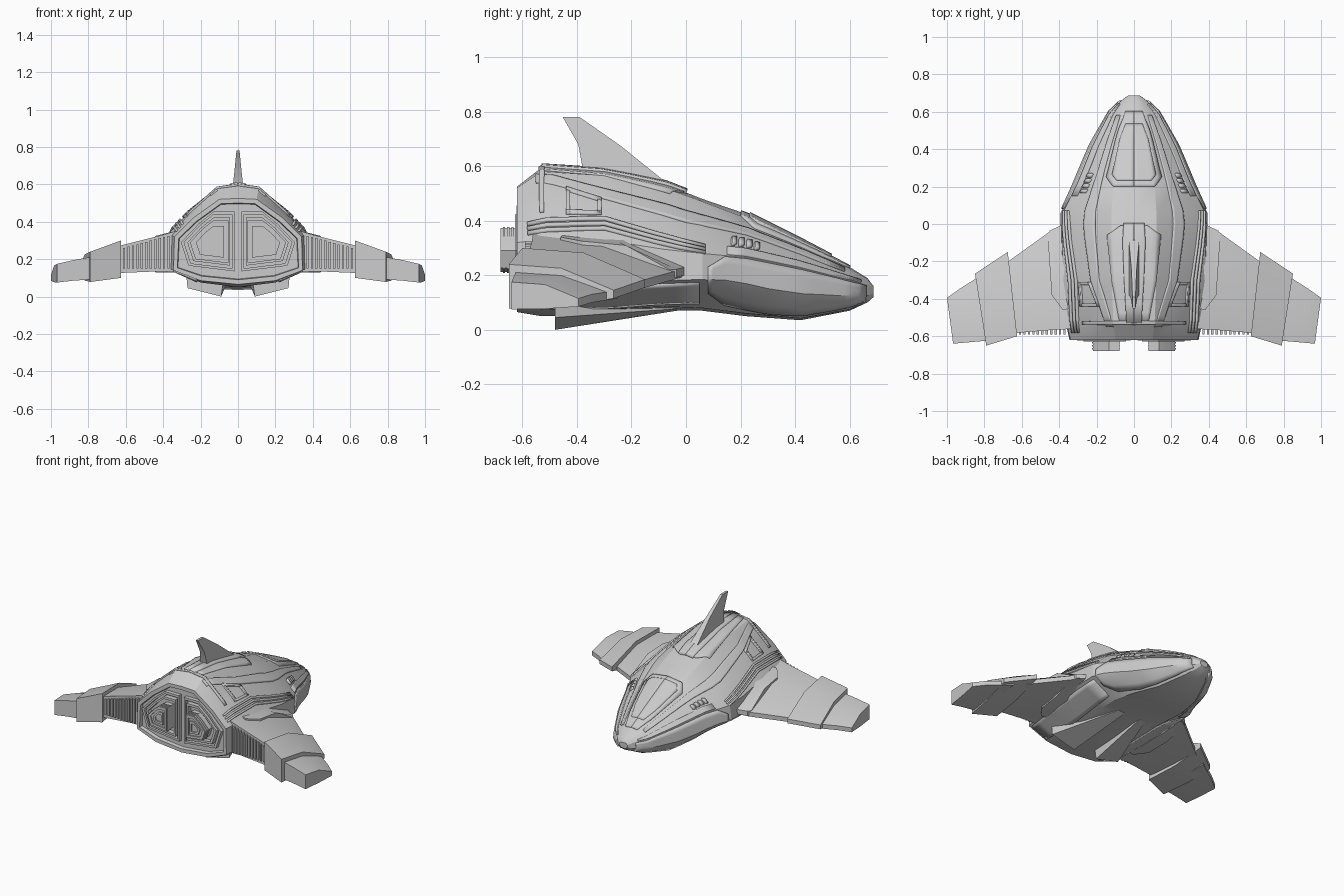
import bpy, bmesh, math
from mathutils import Vector

if "Cube" in bpy.data.objects:
    bpy.data.objects.remove(bpy.data.objects["Cube"])

# ---------- helpers ----------
def make(name, verts, faces, mirror=True, thick=0, inset_rear=None):
    bm = bmesh.new()
    vs = [bm.verts.new(v) for v in verts]
    for f in faces:
        bm.faces.new([vs[i] for i in f])
    bmesh.ops.remove_doubles(bm, verts=bm.verts, dist=1e-5)
    bmesh.ops.recalc_face_normals(bm, faces=bm.faces)
    if inset_rear:
        cap = min(bm.faces, key=lambda f: f.calc_center_median().y)
        bmesh.ops.inset_individual(bm, faces=[cap], thickness=inset_rear, depth=0)
        bmesh.ops.inset_individual(bm, faces=[cap], thickness=0.004, depth=-inset_rear)
    me = bpy.data.meshes.new(name)
    bm.to_mesh(me)
    bm.free()
    ob = bpy.data.objects.new(name, me)
    bpy.context.collection.objects.link(ob)
    if thick:
        m = ob.modifiers.new("Thickness", 'SOLIDIFY')
        m.thickness, m.offset = thick * 2, 0
    if mirror:
        ob.modifiers.new("Mirror", 'MIRROR')
    return ob

def loft(name, rings, mirror=True, inset_rear=None):
    n, k = len(rings[0]), len(rings)
    faces = [(r*n+i, r*n+(i+1) % n, (r+1)*n+(i+1) % n, (r+1)*n+i)
             for r in range(k-1) for i in range(n)]
    faces += [tuple(range(n)), tuple(range((k-1)*n, k*n))]
    return make(name, [p for r in rings for p in r], faces, mirror, 0, inset_rear)

def lerp(a, b, t):
    return a + (b - a) * t

# ---------- hull: half sections from roof centre to keel ----------
SECTIONS = [
    (-.62, [(0, .525), (.10, .52), (.24, .42), (.34, .32), (.345, .14), (.20, .085), (0, .065)]),
    (-.53, [(0, .595), (.11, .58), (.25, .455), (.36, .33), (.365, .15), (.20, .075), (0, .05)]),
    (-.30, [(0, .58), (.12, .565), (.265, .45), (.38, .33), (.388, .16), (.20, .075), (0, .055)]),
    (-.08, [(0, .535), (.12, .52), (.27, .41), (.385, .295), (.395, .18), (.20, .085), (0, .07)]),
    (.06, [(0, .48), (.12, .47), (.265, .38), (.38, .28), (.392, .185), (.21, .08), (0, .07)]),
    (.22, [(0, .425), (.11, .41), (.215, .345), (.30, .265), (.32, .165), (.20, .06), (0, .05)]),
    (.42, [(0, .325), (.085, .315), (.15, .275), (.22, .225), (.235, .13), (.15, .042), (0, .035)]),
    (.60, [(0, .23), (.05, .225), (.085, .205), (.125, .18), (.132, .12), (.08, .075), (0, .07)]),
    (.665, [(0, .19), (.03, .187), (.045, .18), (.06, .165), (.062, .125), (.04, .105), (0, .10)]),
    (.688, [(0, .16), (.02, .16), (.025, .155), (.03, .15), (.03, .135), (.02, .125), (0, .12)]),
]

def hull_point(y, s):
    """Surface point at length y and girth position s (0 roof .. 6 keel)."""
    j = 0
    while j < len(SECTIONS) - 2 and y > SECTIONS[j+1][0]:
        j += 1
    (ya, a), (yb, b) = SECTIONS[j], SECTIONS[j+1]
    t = (y - ya) / (yb - ya)
    i = min(int(s), 5)
    pa = Vector(a[i]).lerp(Vector(a[i+1]), s - i)
    pb = Vector(b[i]).lerp(Vector(b[i+1]), s - i)
    p = pa.lerp(pb, t)
    return (p.x, y, p.y)

def panel(name, rows, thick=.008, n=6, sub=4):
    """Raised plate following the hull; rows are (y, s_start, s_end)."""
    full = []
    for a, b in zip(rows, rows[1:]):
        full += [[lerp(u, v, k/sub) for u, v in zip(a, b)] for k in range(sub)]
    full.append(rows[-1])
    verts = [hull_point(y, lerp(s0, s1, i/n)) for y, s0, s1 in full for i in range(n+1)]
    w = n + 1
    faces = [(r*w+i, r*w+i+1, (r+1)*w+i+1, (r+1)*w+i)
             for r in range(len(full)-1) for i in range(n)]
    return make(name, verts, faces, True, thick)

rings = [[(x, y, z) for x, z in pts] + [(-x, y, z) for x, z in pts[-2:0:-1]]
         for y, pts in SECTIONS]
loft("hull", rings, mirror=False, inset_rear=.025)

# ---------- hull plating ----------
panel("canopy_frame", [(.60, 0, .9), (.5, 0, 1.25), (.25, 0, 1.4), (.20, 0, 1.0)], .007)
panel("canopy_glass", [(.53, 0, .7), (.45, 0, .95), (.26, 0, 1.1), (.23, 0, .85)], .013)
panel("shoulder_rail", [(.58, 1.5, 2.0), (.3, 1.6, 1.95), (0, 1.6, 2.0), (-.3, 1.45, 1.75), (-.55, 1.0, 1.25)], .008)
panel("roof_plate", [(-.01, 0, .6), (-.06, 0, 1.15), (-.3, 0, 1.0), (-.53, 0, .7)], .007)
panel("spine_plate", [(0, 0, .45), (-.1, 0, .5), (-.53, 0, .35)], .016)
panel("cheek_plate", [(.655, 3.1, 4.6), (.55, 3.05, 4.8), (.3, 3.05, 4.9), (.14, 3.05, 4.75), (.08, 3.5, 4.4)], .009)
panel("nose_brow", [(.64, 2.5, 2.95), (.4, 2.55, 2.95), (.15, 2.65, 2.95)], .007)
panel("lower_skirt", [(.05, 4.1, 4.8), (-.3, 4.1, 4.9), (-.6, 4.1, 4.9)], .008)
panel("rear_roof_band", [(-.52, 0, 2.2), (-.535, 0, 2.2)], .009, 11)
for k in range(3):
    d = k * .15
    panel(f"side_ridge_{k}", [(-.58, 2.42+d, 2.5+d), (-.3, 2.33+d, 2.41+d), (.07, 2.72+d*.8, 2.79+d*.8)], .011, 2)
for k in range(4):
    y = .165 + k * .028
    panel(f"shoulder_vent_{k}", [(y, 2.25, 2.55), (y+.018, 2.2, 2.5)], .012, 2, 1)

# side window: four frame strips
for nm, rows in {"top": [(-.44, 1.45, 1.55), (-.31, 1.75, 1.85)],
                 "bottom": [(-.44, 2.15, 2.25), (-.31, 2.15, 2.25)],
                 "rear": [(-.44, 1.45, 2.25), (-.425, 1.48, 2.25)],
                 "front": [(-.325, 1.72, 2.25), (-.31, 1.75, 2.25)]}.items():
    panel("window_frame_" + nm, rows, .010, 4)

# ---------- dorsal fin ----------
fin = [(-.06, .53, .03), (-.24, .675, .014), (-.39, .78, .008), (-.452, .78, .008), (-.395, .68, .018), (-.375, .57, .03)]
loft("dorsal_fin", [[(sx*w, y, z) for y, z, w in fin] for sx in (-1, 1)], mirror=False)

# ---------- wings ----------
def wing_ring(le, te, bottom):
    """Wedge section: thin leading edge, blunt trailing edge."""
    L, T = Vector(le), Vector(te)
    B = Vector((te[0], te[1], bottom))
    low = L - Vector((0, 0, .03))
    m = L.lerp(T, .5)
    m.z = lerp(L.z, T.z, .85)
    n = low.lerp(B, .5)
    n.z = lerp(low.z, B.z, .8)
    return [L, m, T, B, n, low]

loft("wing_inner", [wing_ring((.30, .02, .235), (.30, -.56, .36), .13),
                    wing_ring((.45, -.04, .215), (.42, -.565, .325), .135),
                    wing_ring((.70, -.22, .165), (.66, -.585, .265), .125)])
loft("wing_root_sleeve", [wing_ring((.30, .035, .24), (.30, -.44, .358), .13),
                          wing_ring((.45, -.035, .222), (.38, -.46, .34), .13),
                          wing_ring((.462, -.06, .22), (.44, -.38, .325), .13)])
loft("wing_cuff", [wing_ring((.675, -.15, .185), (.625, -.60, .30), .10),
                   wing_ring((.85, -.265, .145), (.79, -.65, .24), .078)])
loft("wing_tip", [wing_ring((.78, -.25, .145), (.74, -.62, .22), .095),
                  wing_ring((.93, -.345, .13), (.88, -.632, .195), .085),
                  wing_ring((1.0, -.395, .115), (.967, -.64, .175), .075)])

# grille ribs on the wing trailing edge
def box(name, x0, x1, y0, y1, z0, z1):
    loft(name, [[(x, y0, z0), (x, y1, z0), (x, y1, z1), (x, y0, z1)] for x in (x0, x1)])

for k in range(11):
    x = .365 + k * .024
    box(f"wing_grille_rib_{k}", x, x+.011, -.59, -.55, .15, .325 - k*.0065)

# ---------- engines on the blunt rear face ----------
OUT = [(.02, .455), (.13, .455), (.21, .39), (.305, .29), (.265, .165), (.02, .135)]
C = Vector((.135, .29))

def scaled(s, y):
    pts = [C + (Vector(p) - C) * s for p in OUT]
    return [(p.x, y, p.y) for p in pts]

def frame(name, s_out, s_in, y0, y1):
    loops = [scaled(s_out, y0), scaled(s_out, y1), scaled(s_in, y1), scaled(s_in, y0)]
    n = len(OUT)
    faces = [(r*n+i, r*n+(i+1) % n, ((r+1) % 4)*n+(i+1) % n, ((r+1) % 4)*n+i)
             for r in range(4) for i in range(n)]
    make(name, [p for l in loops for p in l], faces)

frame("engine_outer_frame", 1.0, .9, -.58, -.622)
frame("engine_middle_frame", .8, .7, -.58, -.628)
loft("engine_block", [scaled(.5, -.58), scaled(.5, -.672)])
frame("engine_nozzle_lip", .5, .38, -.66, -.68)
frame("engine_core_ring", .27, .17, -.66, -.68)
for k in range(3):
    frame(f"engine_band_{k}", .53, .48, -.632 - k*.016, -.640 - k*.016)

# ---------- belly flaps ----------
loft("belly_flap", [[(x, -.48, z) for x, z in [(.09, 0), (.27, .045), (.275, .10), (.08, .07)]],
                    [(x, -.02, z) for x, z in [(.06, .072), (.11, .078), (.11, .10), (.06, .09)]]])

# smooth shading with crisp edges
bpy.ops.object.select_all(action='SELECT')
bpy.context.view_layer.objects.active = bpy.data.objects["hull"]
bpy.ops.object.shade_smooth_by_angle(angle=math.radians(22))
